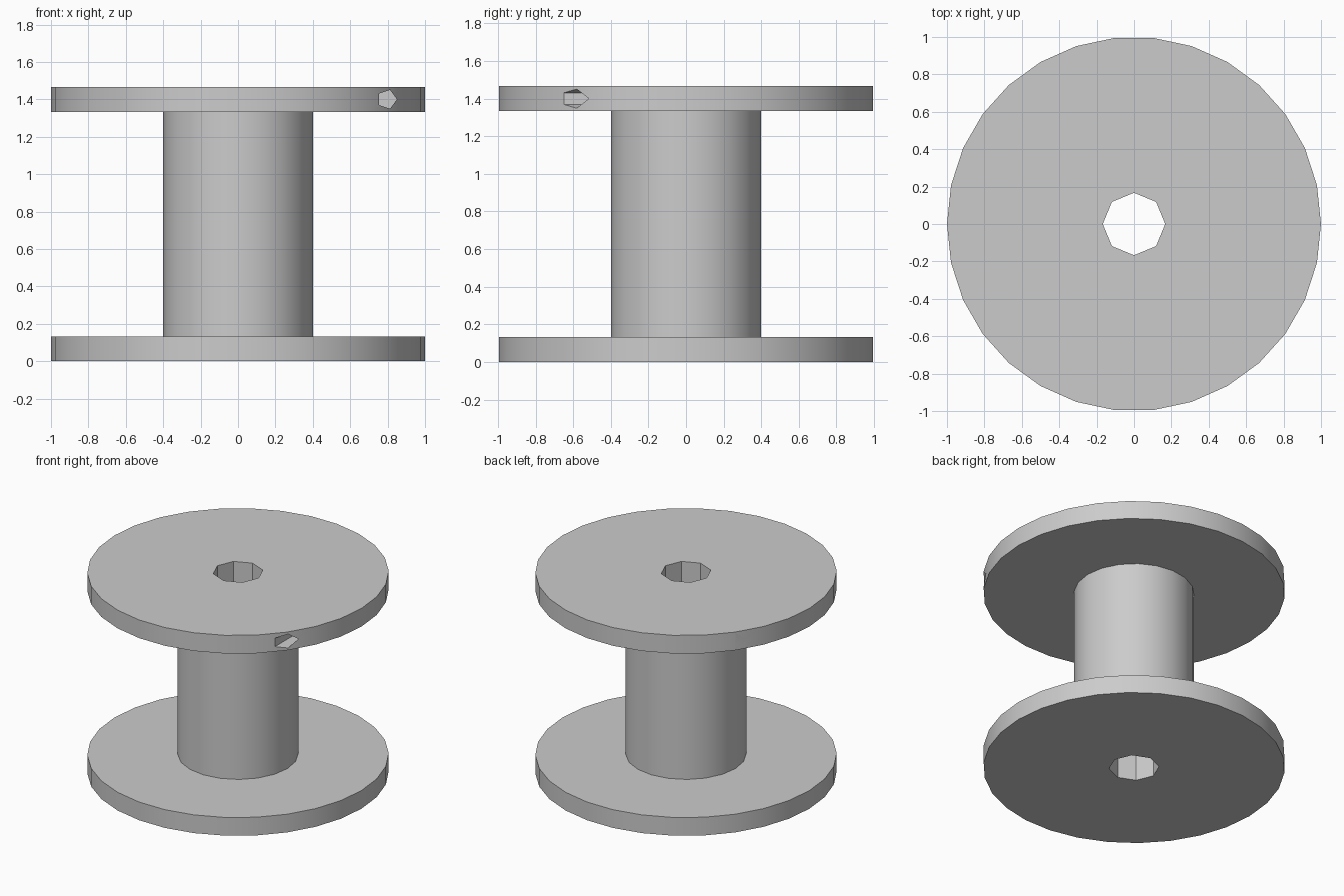
import bpy
import bmesh
from math import cos, sin, tau, radians
from mathutils import Matrix

default_cube = bpy.data.objects.get("Cube")
if default_cube:
    bpy.data.objects.remove(default_cube, do_unlink=True)

RIM_R, CORE_R, BORE_R, PIN_R = 1.0, 0.4, 0.167, 0.053
FLANGE_H, HEIGHT = 0.1333, 1.4667

grey = bpy.data.materials.new("plain grey")
grey.use_nodes = True
grey.diffuse_color = (0.6, 0.6, 0.6, 1)
grey.node_tree.nodes["Principled BSDF"].inputs["Base Color"].default_value = (0.6, 0.6, 0.6, 1)


def prism(name, sides, radius, low, high, matrix=Matrix()):
    """Upright prism with its first corner on +x, then moved by matrix."""
    bm = bmesh.new()
    ring = [bm.verts.new((radius * cos(tau * i / sides), radius * sin(tau * i / sides), low))
            for i in range(sides)]
    base = bm.faces.new(ring)
    top = bmesh.ops.extrude_face_region(bm, geom=[base])["geom"]
    bmesh.ops.translate(bm, vec=(0, 0, high - low),
                        verts=[v for v in top if isinstance(v, bmesh.types.BMVert)])
    bm.transform(matrix)
    bmesh.ops.recalc_face_normals(bm, faces=bm.faces)
    mesh = bpy.data.meshes.new(name)
    bm.to_mesh(mesh)
    bm.free()
    mesh.materials.append(grey)
    obj = bpy.data.objects.new(name, mesh)
    bpy.context.collection.objects.link(obj)
    return obj


def finish(obj, cutters):
    """Cut the holes, then smooth the round sides."""
    bpy.ops.object.select_all(action='DESELECT')
    obj.select_set(True)
    bpy.context.view_layer.objects.active = obj
    for cutter in cutters:
        mod = obj.modifiers.new("cut", 'BOOLEAN')
        mod.operation, mod.solver, mod.object = 'DIFFERENCE', 'EXACT', cutter
        bpy.ops.object.modifier_apply(modifier=mod.name)
    bpy.ops.object.shade_smooth_by_angle(angle=radians(30))


# Round flanges and the drum between them
bottom_flange = prism("bottom_flange", 30, RIM_R, 0, FLANGE_H)
top_flange = prism("top_flange", 30, RIM_R, HEIGHT - FLANGE_H, HEIGHT)
core = prism("core", 20, CORE_R, FLANGE_H, HEIGHT - FLANGE_H)

# Cutters: the central bore and two opposite blind holes in the upper rim
bore = prism("bore_cutter", 8, BORE_R, -0.2, HEIGHT + 0.2)
pins = []
for turn in (0, radians(180)):
    place = (Matrix.Rotation(turn, 4, 'Z')
             @ Matrix.Translation((0.797, 0, HEIGHT - FLANGE_H / 2))
             @ Matrix.Rotation(radians(90), 4, 'X'))
    pins.append(prism("rim_hole_cutter", 5, PIN_R, 0.25, 1.0, place))

finish(bottom_flange, [bore])
finish(core, [bore])
finish(top_flange, [bore] + pins)
for cutter in [bore] + pins:
    bpy.data.objects.remove(cutter, do_unlink=True)
